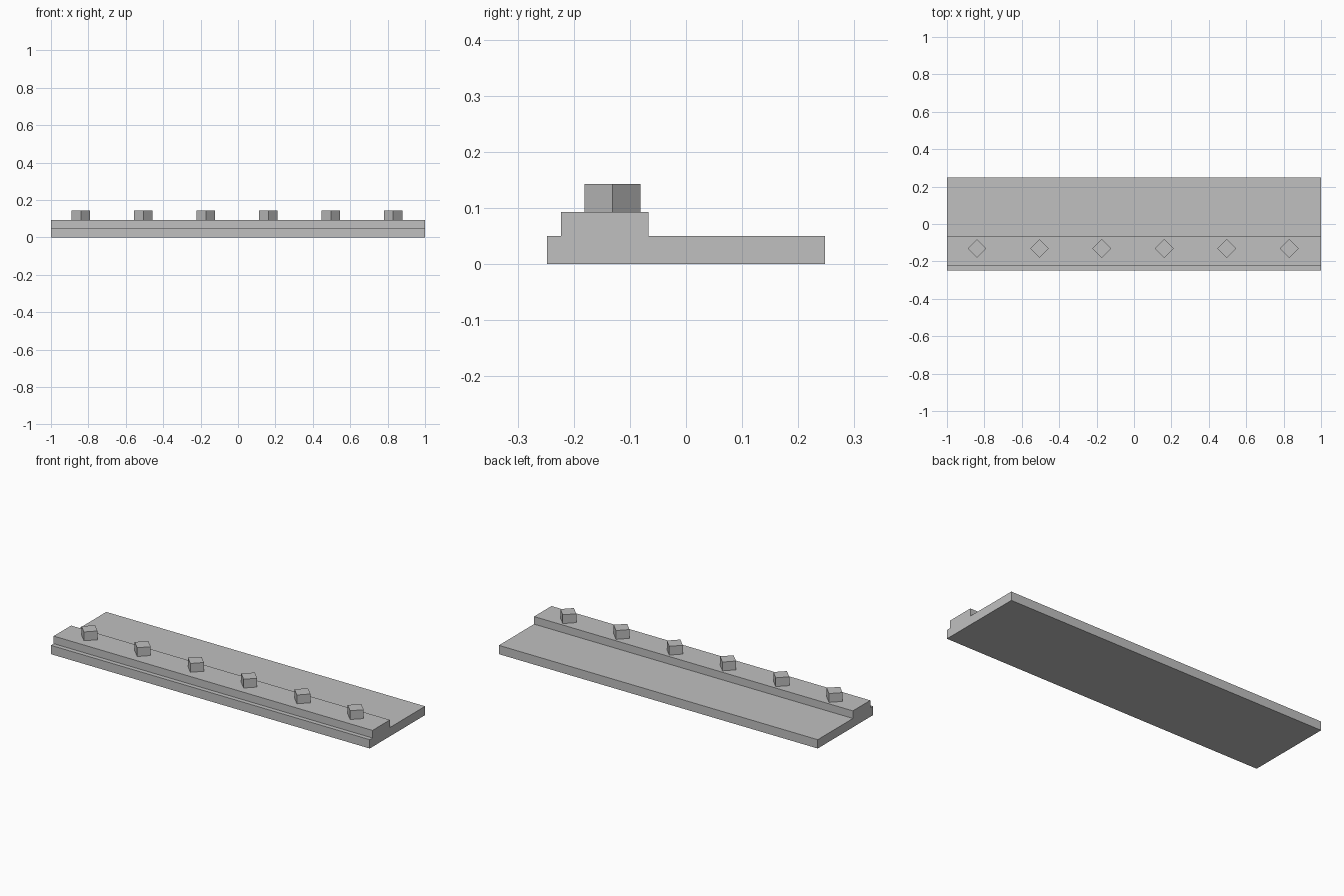
import bpy
import bmesh
from math import pi
from mathutils import Matrix, Vector

cube = bpy.data.objects.get("Cube")
if cube:
    bpy.data.objects.remove(cube, do_unlink=True)

# One plain grey for every part
GREY = (0.53, 0.53, 0.53, 1)
grey = bpy.data.materials.new("plain grey")
grey.use_nodes = True
grey.diffuse_color = GREY
grey.node_tree.nodes["Principled BSDF"].inputs["Base Color"].default_value = GREY


def add_part(name, bm):
    bmesh.ops.recalc_face_normals(bm, faces=bm.faces)
    mesh = bpy.data.meshes.new(name)
    bm.to_mesh(mesh)
    bm.free()
    mesh.materials.append(grey)
    part = bpy.data.objects.new(name, mesh)
    bpy.context.collection.objects.link(part)
    return part


# Stepped plank: side profile (y, z) extruded along x
BASE_TOP, RAIL_TOP = 0.05, 0.093
profile = [(-0.248, 0), (0.248, 0), (0.248, BASE_TOP), (-0.067, BASE_TOP),
           (-0.067, RAIL_TOP), (-0.223, RAIL_TOP), (-0.223, BASE_TOP), (-0.248, BASE_TOP)]
bm = bmesh.new()
end = bm.faces.new([bm.verts.new((-1, y, z)) for y, z in profile])
swept = bmesh.ops.extrude_face_region(bm, geom=[end], use_keep_orig=True)
bmesh.ops.translate(bm, vec=Vector((2, 0, 0)),
                    verts=[v for v in swept["geom"] if isinstance(v, bmesh.types.BMVert)])
add_part("stepped_plank", bm)

# Row of square studs turned a quarter of the way, standing on the raised rail
STUD_SIDE, STUD_HEIGHT = 0.0707, 0.05
for i in range(6):
    bm = bmesh.new()
    bmesh.ops.create_cube(bm, size=1)
    bmesh.ops.scale(bm, vec=(STUD_SIDE, STUD_SIDE, STUD_HEIGHT), verts=bm.verts)
    bmesh.ops.rotate(bm, matrix=Matrix.Rotation(pi / 4, 3, "Z"), verts=bm.verts)
    stud = add_part(f"stud_{i + 1}", bm)
    stud.location = (-0.84 + i * 0.334, -0.131, RAIL_TOP + STUD_HEIGHT / 2)
